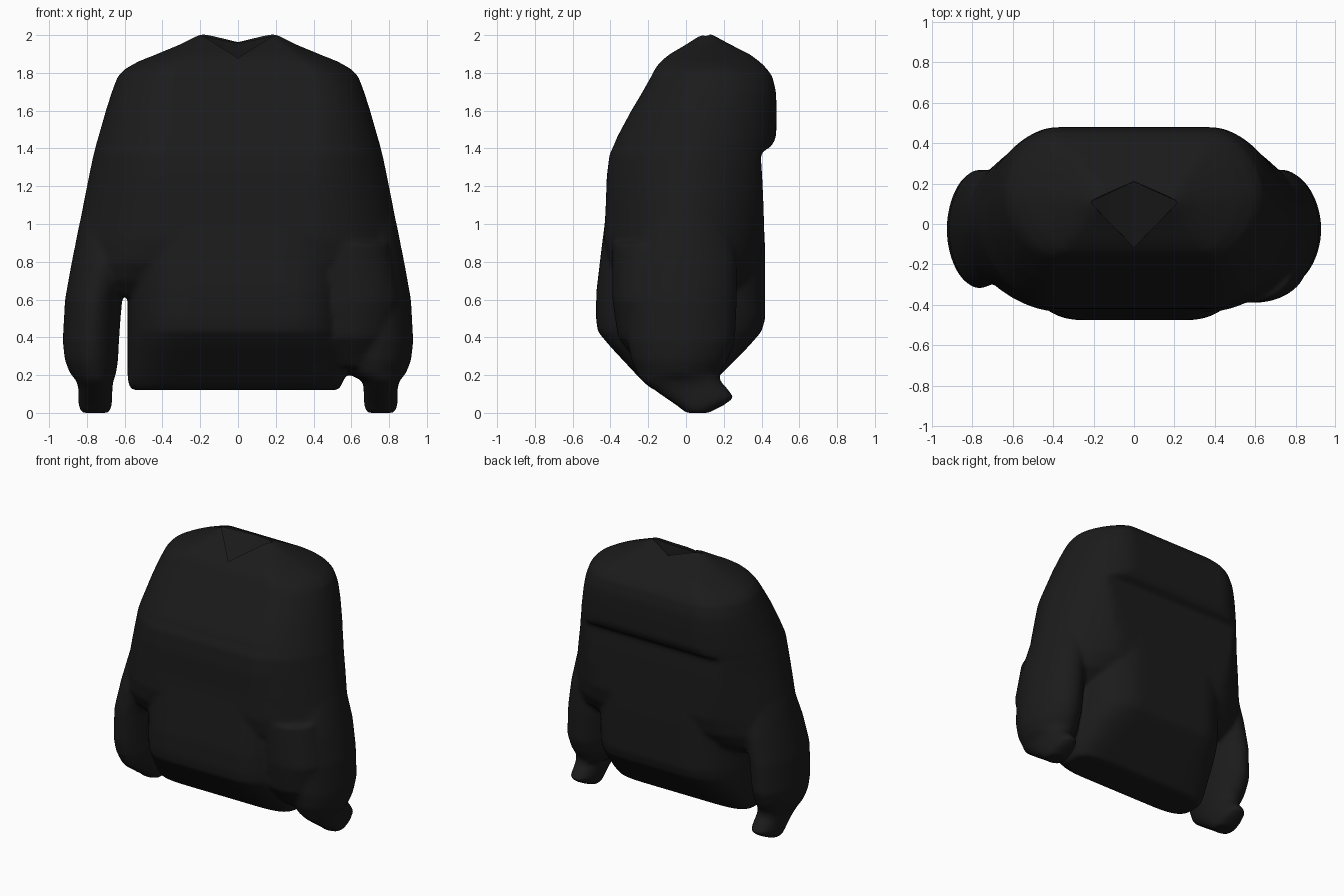
import bpy, bmesh, math

black = bpy.data.materials.new("black fabric")
black.diffuse_color = (0.011, 0.011, 0.011, 1)


def loft(bm, sections, seg=64):
    """Closed skin through flat-fronted rings: (z, x0, x1, y0, y1, power, flat half width, back limit)."""
    rings = []
    for z, x0, x1, y0, y1, n, flat, limit in sections:
        ring = []
        for i in range(seg):
            a = 2 * math.pi * (i + 0.5) / seg
            c, s = math.cos(a), math.sin(a)
            px = math.copysign(flat + ((x1 - x0) / 2 - flat) * abs(c) ** (2 / n), c)
            py = math.copysign(abs(s) ** (2 / n), s)
            y = (y0 + y1) / 2 + py * (y1 - y0) / 2
            ring.append(bm.verts.new(((x0 + x1) / 2 + px, min(y, limit), z)))
        rings.append(ring)
    for a, b in zip(rings, rings[1:]):
        for i in range(seg):
            j = (i + 1) % seg
            bm.faces.new((a[i], a[j], b[j], b[i]))
    bm.faces.new(rings[0][::-1])
    bm.faces.new(rings[-1])


def make(name, bm):
    bmesh.ops.recalc_face_normals(bm, faces=bm.faces)
    me = bpy.data.meshes.new(name)
    bm.to_mesh(me)
    bm.free()
    me.materials.append(black)
    ob = bpy.data.objects.new(name, me)
    bpy.context.collection.objects.link(ob)
    return ob


bm = bmesh.new()

# chest, shoulders and upper sleeves: z, half width, front, back, power, flat, back limit
upper = [(0.62, 0.82, -0.25, 0.22, 1.8, 0.42, 1), (0.70, 0.87, -0.34, 0.32, 1.8, 0.42, 1),
         (0.80, 0.875, -0.41, 0.39, 1.75, 0.40, 1), (0.92, 0.855, -0.435, 0.425, 1.75, 0.38, 0.415),
         (1.10, 0.82, -0.425, 0.44, 1.8, 0.38, 0.41), (1.25, 0.79, -0.42, 0.455, 1.8, 0.38, 0.403),
         (1.37, 0.765, -0.405, 0.465, 1.85, 0.38, 0.395), (1.38, 0.76, -0.40, 0.465, 1.85, 0.38, 0.40),
         (1.41, 0.755, -0.385, 0.47, 1.85, 0.38, 0.452),
         (1.46, 0.74, -0.365, 0.478, 1.85, 0.38, 1),
         (1.60, 0.70, -0.29, 0.480, 1.9, 0.38, 1), (1.70, 0.668, -0.23, 0.477, 1.9, 0.38, 1),
         (1.78, 0.638, -0.185, 0.458, 1.8, 0.38, 1), (1.82, 0.60, -0.165, 0.43, 1.7, 0.37, 1),
         (1.86, 0.53, -0.135, 0.39, 1.6, 0.34, 1), (1.90, 0.43, -0.085, 0.335, 1.5, 0.30, 1),
         (1.95, 0.31, 0.0, 0.235, 1.5, 0.24, 1), (2.007, 0.20, 0.09, 0.13, 1.5, 0.17, 1)]
loft(bm, [(z, -w, w, f, b, n, k, m) for z, w, f, b, n, k, m in upper])

# lower torso, drawn in to the hem: z, left, right, front, back, power
torso = [(0.12, -0.56, 0.53, -0.17, 0.10, 3.5), (0.15, -0.58, 0.55, -0.21, 0.13, 3.2),
         (0.20, -0.585, 0.57, -0.26, 0.18, 3), (0.35, -0.585, 0.59, -0.40, 0.33, 2.5),
         (0.43, -0.585, 0.59, -0.467, 0.40, 2.3), (0.50, -0.585, 0.59, -0.477, 0.42, 2.3),
         (0.64, -0.585, 0.59, -0.475, 0.42, 2.3), (0.85, -0.60, 0.60, -0.45, 0.42, 2.3),
         (1.05, -0.60, 0.60, -0.425, 0.41, 2.3)]
loft(bm, [s + (0.25, 1) for s in torso])

# sleeves and backward-tilted cuffs: z, inner, outer, front, back
sleeve = [(0.0, 0.68, 0.83, 0.0, 0.12), (0.04, 0.668, 0.845, -0.05, 0.20),
          (0.08, 0.666, 0.845, -0.11, 0.255), (0.13, 0.665, 0.845, -0.18, 0.22),
          (0.17, 0.66, 0.855, -0.235, 0.18), (0.21, 0.645, 0.89, -0.26, 0.18),
          (0.28, 0.635, 0.917, -0.29, 0.22), (0.38, 0.63, 0.928, -0.31, 0.26),
          (0.60, 0.615, 0.916, -0.32, 0.27), (0.80, 0.55, 0.88, -0.30, 0.27),
          (1.00, 0.52, 0.84, -0.24, 0.24), (1.20, 0.5, 0.79, -0.18, 0.18)]
for side in (-1, 1):
    # the right sleeve lies against the body
    cling = 0.07 if side > 0 else 0
    rings = []
    for z, i, o, f, b in sleeve:
        if 0.2 < z < 0.7:
            i -= cling
        x0, x1 = sorted((side * i, side * o))
        rings.append((z, x0, x1, f, b, 1.9 if z > 0.2 else 2.3, 0.0, 1))
    loft(bm, rings)

# cloth bridging the right sleeve and the front
loft(bm, [(0.24, 0.50, 0.72, -0.24, 0.0, 2, 0, 1), (0.40, 0.36, 0.82, -0.36, 0.0, 2, 0, 1),
          (0.60, 0.34, 0.86, -0.39, 0.0, 2, 0, 1), (0.90, 0.30, 0.80, -0.39, 0.0, 2, 0, 1)])

jumper = make("jumper", bm)

# fuse the parts into one soft garment
remesh = jumper.modifiers.new("fuse", 'REMESH')
remesh.mode = 'VOXEL'
remesh.voxel_size = 0.013
remesh.use_smooth_shade = True
soft = jumper.modifiers.new("soften", 'SMOOTH')
soft.factor = 0.5
soft.iterations = 14

# V neck: a shallow folded notch cut from the top
bm = bmesh.new()
for p in [(0, -0.115, 1.86), (0, 0.21, 1.957), (-0.22, 0.11, 2.0), (0.22, 0.11, 2.0),
          (-0.22, 0.11, 2.3), (0.22, 0.11, 2.3), (0, -0.13, 2.3), (0, 0.3, 2.3)]:
    bm.verts.new(p)
bmesh.ops.convex_hull(bm, input=bm.verts)
cutter = make("neck_cutter", bm)
cutter.hide_render = True
cutter.hide_viewport = True
cut = jumper.modifiers.new("neck", 'BOOLEAN')
cut.operation = 'DIFFERENCE'
cut.object = cutter
cut.solver = 'EXACT'

bpy.context.view_layer.objects.active = jumper
jumper.select_set(True)
for m in list(jumper.modifiers):
    bpy.ops.object.modifier_apply(modifier=m.name)
bpy.ops.object.shade_smooth_by_angle(angle=math.radians(40))
bpy.data.objects.remove(cutter)
